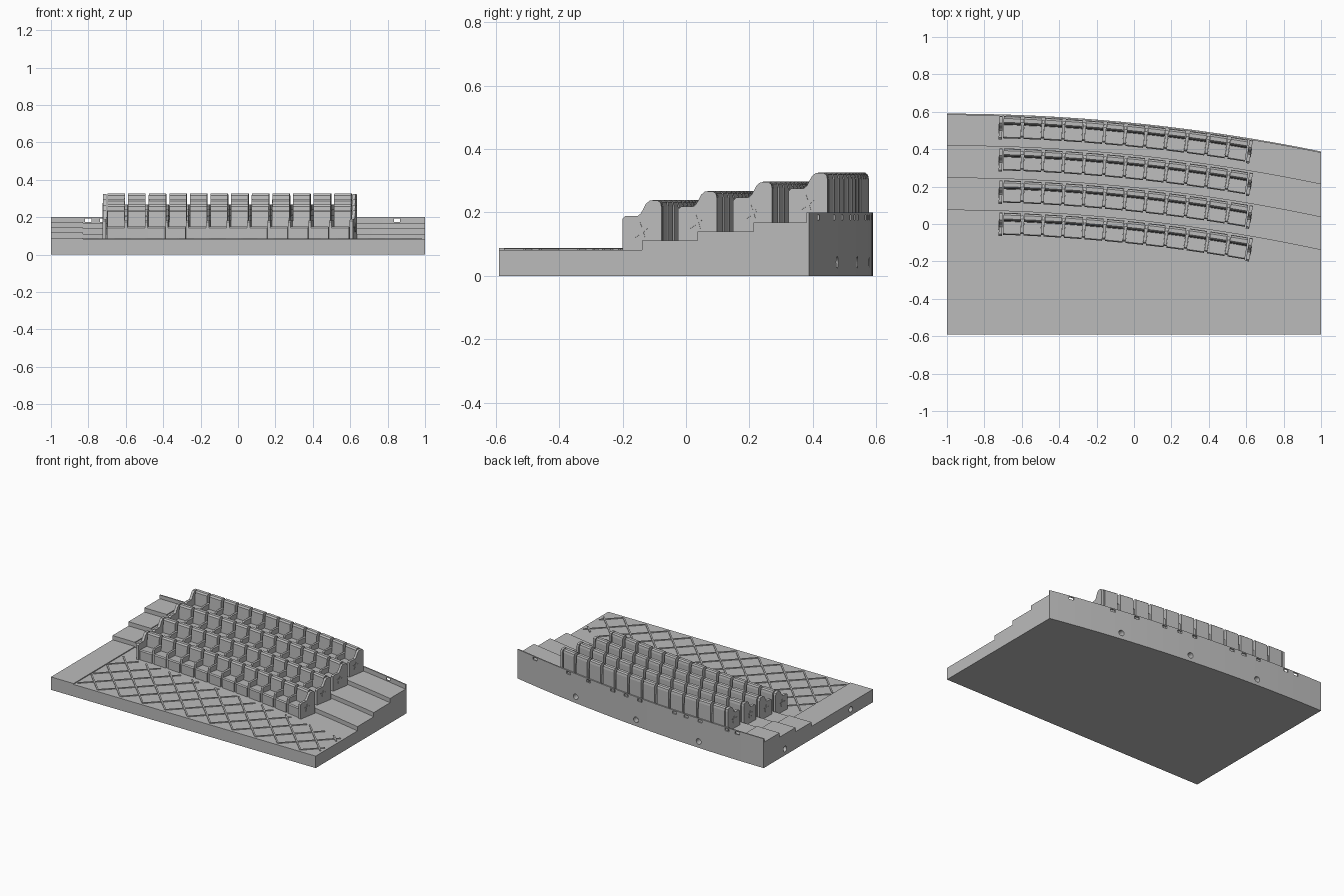
import bpy, bmesh, math
from mathutils import Matrix, Vector

cube = bpy.data.objects.get("Cube")
if cube:
    bpy.data.objects.remove(cube, do_unlink=True)

grey = bpy.data.materials.new("plain_grey")
grey.use_nodes = True
colour = (0.5, 0.5, 0.5, 1)
grey.diffuse_color = colour
grey.node_tree.nodes["Principled BSDF"].inputs["Base Color"].default_value = colour

# Curved layout: every riser and row follows an arc around one centre
RADIUS, BACK, PITCH_ROW = 10.0, 0.59, 0.172
CENTRE_Y = BACK - RADIUS
FLOOR, RISE, WALL_TOP = 0.082, 0.029, 0.2
AISLE_X = -0.83
FIRST_SEAT, SEAT_PITCH, SEATS = -0.65, 0.1105, 12


def arc_y(x, inset=0.0):
    r = RADIUS - inset
    return CENTRE_Y + math.sqrt(r * r - (x + 1) ** 2)


def add(name, mesh, matrix=None):
    if not mesh.materials:
        mesh.materials.append(grey)
    ob = bpy.data.objects.new(name, mesh)
    bpy.context.scene.collection.objects.link(ob)
    if matrix:
        ob.matrix_world = matrix
    return ob


def finish(bm, name):
    bmesh.ops.recalc_face_normals(bm, faces=bm.faces)
    mesh = bpy.data.meshes.new(name)
    bm.to_mesh(mesh)
    bm.free()
    return mesh


def loft(name, sections):
    """Skin equal-length closed sections and cap both ends."""
    bm = bmesh.new()
    rings = [[bm.verts.new(p) for p in s] for s in sections]
    for a, b in zip(rings, rings[1:]):
        for i in range(len(a)):
            j = (i + 1) % len(a)
            bm.faces.new((a[i], a[j], b[j], b[i]))
    bm.faces.new(rings[0])
    bm.faces.new(rings[-1])
    return finish(bm, name)


def prism(name, profile, x0, x1):
    return loft(name, [[(x, y, z) for y, z in profile] for x in (x0, x1)])


def box(bm, size, matrix):
    bmesh.ops.create_cube(bm, size=1, matrix=matrix @ Matrix.Diagonal((*size, 1)))


def tier_section(x, lift):
    """Stepped cross-section of the platform with its thin back wall."""
    pts = [(-BACK, 0)]
    front = -BACK
    for k in range(4):
        z = FLOOR + RISE * k + lift
        edge = arc_y(x, PITCH_ROW * (3 - k) + (0.008 if k == 3 else 0))
        pts += [(front, z), (edge, z)]
        front = edge
    pts += [(front, WALL_TOP), (arc_y(x), WALL_TOP), (arc_y(x), 0)]
    return [(x, y, z) for y, z in pts]


def platform(name, x0, x1, n, lift):
    return add(name, loft(name, [tier_section(x0 + (x1 - x0) * i / n, lift)
                                 for i in range(n + 1)]))


def cut(ob, bm):
    cutter = add("cutter", finish(bm, "cutter"))
    cutter.hide_render = True
    mod = ob.modifiers.new("openings", 'BOOLEAN')
    mod.operation, mod.solver, mod.object = 'DIFFERENCE', 'EXACT', cutter
    bpy.context.view_layer.objects.active = ob
    bpy.ops.object.modifier_apply(modifier=mod.name)
    bpy.data.objects.remove(cutter, do_unlink=True)


def round_hole(bm, location, axis):
    bmesh.ops.create_cone(bm, cap_ends=True, segments=20, radius1=0.019,
                          radius2=0.019, depth=0.08,
                          matrix=Matrix.Translation(location) @ Matrix.Rotation(math.pi / 2, 4, axis))


# Platform and slightly raised side aisle
base = platform("stepped_platform", AISLE_X, 1, 32, 0)
aisle = platform("side_aisle", -1, AISLE_X, 4, 0.006)

# Round sockets and wall slots in the back
bm = bmesh.new()
for x in (-0.5, 0, 0.5):
    round_hole(bm, (x, arc_y(x), 0.043), 'X')
for x in (-0.8, -0.72, -0.51, -0.4, -0.31, -0.03, 0.08, 0.19, 0.39, 0.56, 0.85):
    box(bm, (0.034, 0.03, 0.017),
        Matrix.Translation((x, arc_y(x) + 0.004, 0.184)))
cut(base, bm)

# Round sockets in the aisle side
bm = bmesh.new()
for y in (-0.35, 0.36):
    round_hole(bm, (-1, y, 0.043), 'Y')
cut(aisle, bm)

# Low diagonal lattice on the open floor
bm = bmesh.new()
for slope in (-1, 1):
    for n in range(-8, 20):
        start = AISLE_X + 0.17 * n
        inside = []
        for s in range(66):
            y = -0.57 + 0.01 * s
            x = start + slope * 0.01 * s
            if AISLE_X < x < 0.99 and y < arc_y(x, PITCH_ROW * 3 + 0.15):
                inside.append(Vector((x, y, FLOOR + 0.001)))
        if len(inside) > 3:
            a, b = inside[0], inside[-1]
            box(bm, ((b - a).length, 0.01, 0.006),
                Matrix.Translation((a + b) / 2) @ Matrix.Rotation(slope * math.pi / 4, 4, 'Z'))
add("floor_lattice", finish(bm, "floor_lattice"))

# Seat parts: profiles in depth and height, rear face at zero
cushion = prism("seat_cushion", [(-0.118, 0), (-0.118, 0.06), (-0.112, 0.067),
                                 (-0.04, 0.064), (-0.04, 0)], -0.047, 0.047)
backrest = prism("seat_back", [(-0.044, 0), (-0.046, 0.065), (-0.041, 0.147),
                               (-0.033, 0.157), (-0.012, 0.157), (-0.003, 0.15),
                               (0, 0.135), (0, 0)], -0.046, 0.046)
armrest = prism("armrest", [(-0.11, 0), (-0.11, 0.092), (-0.103, 0.1),
                            (-0.03, 0.1), (-0.012, 0.085), (-0.012, 0)], -0.0075, 0.0075)
panel = prism("end_panel", [(-0.125, 0), (-0.125, 0.098), (-0.115, 0.107),
                            (-0.076, 0.107), (-0.066, 0.115), (-0.05, 0.145),
                            (-0.038, 0.155), (-0.012, 0.155), (-0.003, 0.149),
                            (0, 0.135), (0, 0)], -0.009, 0.009)
star_pts = []
for i in range(10):
    r = 0.026 if i % 2 == 0 else 0.011
    a = math.pi / 2 + i * math.pi / 5
    star_pts.append((-0.068 + r * math.cos(a), 0.06 + r * math.sin(a)))
star = prism("panel_star", star_pts, -0.002, 0.002)

# Four curved rows of seats
for row in range(4):
    r = RADIUS - 0.009 - PITCH_ROW * (3 - row)

    def place(name, mesh, x, shift=0.0):
        a = math.asin((x + 1) / r)
        where = Matrix.Translation((x, CENTRE_Y + r * math.cos(a), FLOOR + RISE * row))
        add(f"{name}_row{row + 1}", mesh,
            where @ Matrix.Rotation(-a, 4, 'Z') @ Matrix.Translation((shift, 0, 0)))

    for i in range(SEATS):
        x = FIRST_SEAT + SEAT_PITCH * i
        place("seat_cushion", cushion, x)
        place("seat_back", backrest, x)
        if i < SEATS - 1:
            place("armrest", armrest, x + SEAT_PITCH / 2)
    for name, x, side in (("right", -0.711, -1), ("left", 0.627, 1)):
        place(name + "_end_panel", panel, x)
        place(name + "_panel_star", star, x, side * 0.01)
